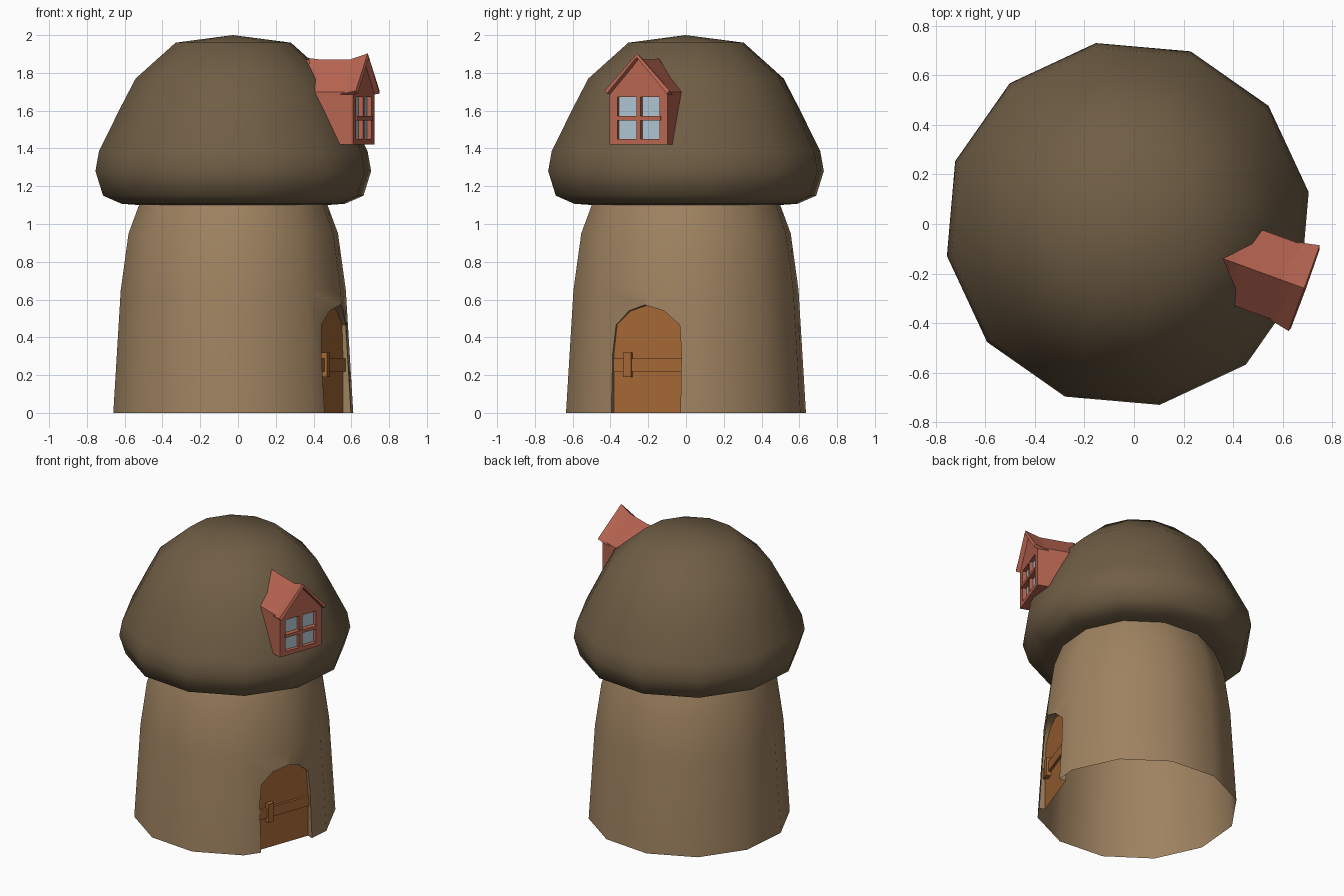
import bpy, bmesh, math

if "Cube" in bpy.data.objects:
    bpy.data.objects.remove(bpy.data.objects["Cube"])

CENTRE = (-0.025, 0, 0)          # axis of the house
TURN = math.radians(-20)         # local +x points out through the door


def material(name, rgb):
    m = bpy.data.materials.new(name)
    m.diffuse_color = (*rgb, 1)
    m.use_nodes = True
    m.node_tree.nodes["Principled BSDF"].inputs["Base Color"].default_value = m.diffuse_color
    return m


CAP = material("cap_brown", (0.162, 0.112, 0.060))
STEM = material("stem_tan", (0.342, 0.223, 0.117))
WOOD = material("door_wood", (0.376, 0.138, 0.037))
RED = material("dormer_red", (0.480, 0.130, 0.082))
GLASS = material("window_glass", (0.42, 0.55, 0.62))


def make(name, verts, faces, *mats):
    me = bpy.data.meshes.new(name)
    me.from_pydata(verts, [], faces)
    bm = bmesh.new()
    bm.from_mesh(me)
    bmesh.ops.recalc_face_normals(bm, faces=bm.faces)
    bm.to_mesh(me)
    bm.free()
    ob = bpy.data.objects.new(name, me)
    bpy.context.collection.objects.link(ob)
    ob.location = CENTRE
    ob.rotation_euler.z = TURN
    for m in mats:
        me.materials.append(m)
    return ob


def activate(ob):
    bpy.ops.object.select_all(action='DESELECT')
    ob.select_set(True)
    bpy.context.view_layer.objects.active = ob


def smooth(ob, deg):
    activate(ob)
    bpy.ops.object.shade_smooth_by_angle(angle=math.radians(deg))


def loft(name, rings, closed, *mats):
    """Skin equal-length vertex rings; optionally cap both ends."""
    n = len(rings[0])
    verts = [v for r in rings for v in r]
    faces = [(k * n + i, k * n + (i + 1) % n, (k + 1) * n + (i + 1) % n, (k + 1) * n + i)
             for k in range(len(rings) - 1) for i in range(n)]
    if closed:
        faces += [tuple(range(n)), tuple(range(len(verts) - n, len(verts)))]
    return make(name, verts, faces, *mats)


def ring(r, z, n=12):
    return [(r * math.cos(2 * math.pi * i / n), r * math.sin(2 * math.pi * i / n), z)
            for i in range(n)]


def box(name, x0, x1, y0, y1, z0, z1, *mats):
    sec = [(y0, z0), (y1, z0), (y1, z1), (y0, z1)]
    return loft(name, [[(x, y, z) for y, z in sec] for x in (x0, x1)], True, *mats)


def carve(ob, cutter, depth_x):
    """Cut a recess and give its back face the second material."""
    cutter.hide_render = True
    mod = ob.modifiers.new("recess", 'BOOLEAN')
    mod.operation, mod.solver, mod.object = 'DIFFERENCE', 'EXACT', cutter
    activate(ob)
    bpy.ops.object.modifier_apply(modifier=mod.name)
    bpy.data.objects.remove(cutter)
    for p in ob.data.polygons:
        back = p.normal.x > 0.99 and abs(p.center.x - depth_x) < 0.004
        p.material_index = 1 if back else 0


# Mushroom cap: 12-sided lathe, open where the stem enters
cap_profile = [(0.50, 1.10), (0.60, 1.107), (0.70, 1.15), (0.741, 1.28), (0.722, 1.385),
               (0.607, 1.615), (0.525, 1.77), (0.31, 1.96), (0.003, 2.0)]
cap = loft("cap", [ring(r, z) for r, z in cap_profile], False, CAP)
bm = bmesh.new()
bm.from_mesh(cap.data)
bmesh.ops.remove_doubles(bm, verts=[v for v in bm.verts if v.co.z > 1.99], dist=0.01)
bm.to_mesh(cap.data)
bm.free()
smooth(cap, 50)

# Stem: hollow wall with an arched door recess
stem_profile = [(0.645, 0), (0.605, 0.65), (0.563, 0.95), (0.505, 1.105)]
stem = loft("stem_and_door", [ring(r, z) for r, z in stem_profile], True, STEM, WOOD)
arch = [(-0.207, -0.1), (-0.205, 0.32), (-0.188, 0.466), (-0.11, 0.54), (-0.01, 0.572),
        (0.09, 0.54), (0.172, 0.466), (0.184, 0.32), (0.186, -0.1)]
door_cut = loft("door_cutter", [[(x, y, z) for y, z in arch] for x in (0.55, 0.9)], True)
carve(stem, door_cut, 0.55)
bm = bmesh.new()
bm.from_mesh(stem.data)
ends = [f for f in bm.faces if abs(f.normal.z) > 0.99 and
        (f.calc_center_median().z < 0.01 or f.calc_center_median().z > 1.0)]
bmesh.ops.delete(bm, geom=ends, context='FACES')
bm.to_mesh(stem.data)
bm.free()
smooth(stem, 40)

# Door bar and latch bracket
box("door_bar", 0.545, 0.567, -0.203, 0.183, 0.218, 0.288, WOOD)
box("door_latch", 0.545, 0.58, -0.145, -0.10, 0.19, 0.32, WOOD)

# Dormer walls: gabled section whose back slopes into the cap
gable = [(-0.163, 1.42), (0.163, 1.42), (0.163, 1.70), (0, 1.872), (-0.163, 1.70)]
walls = loft("dormer_walls", [[(0.66 - (z - 1.42) * 0.6, y, z) for y, z in gable],
                              [(0.735, y, z) for y, z in gable]], True, RED, GLASS)
carve(walls, box("window_cutter", 0.71, 0.80, -0.118, 0.118, 1.45, 1.672), 0.71)

# Window bars
box("window_bar_upright", 0.708, 0.735, -0.012, 0.012, 1.45, 1.672, RED)
box("window_bar_cross", 0.708, 0.742, -0.126, 0.126, 1.549, 1.571, RED)

# Dormer roof: sagging ridge and eaves (ridge x, ridge z, eave x, eave z, half width)
stations = [(0.425, 1.878, 0.526, 1.695, 0.153),
            (0.615, 1.857, 0.640, 1.682, 0.160),
            (0.757, 1.903, 0.757, 1.705, 0.184)]
verts, faces = [], []
for rx, rz, ex, ez, w in stations:
    verts += [(ex, -w, ez), (rx, 0, rz), (ex, w, ez)]
for k in range(2):
    for i in range(2):
        a = 3 * k + i
        faces.append((a, a + 3, a + 4, a + 1))
roof = make("dormer_roof", verts, faces, RED)
if sum(p.normal.z for p in roof.data.polygons) < 0:
    roof.data.flip_normals()
mod = roof.modifiers.new("thickness", 'SOLIDIFY')
mod.thickness, mod.offset = 0.022, -1
activate(roof)
bpy.ops.object.modifier_apply(modifier=mod.name)
smooth(roof, 30)
